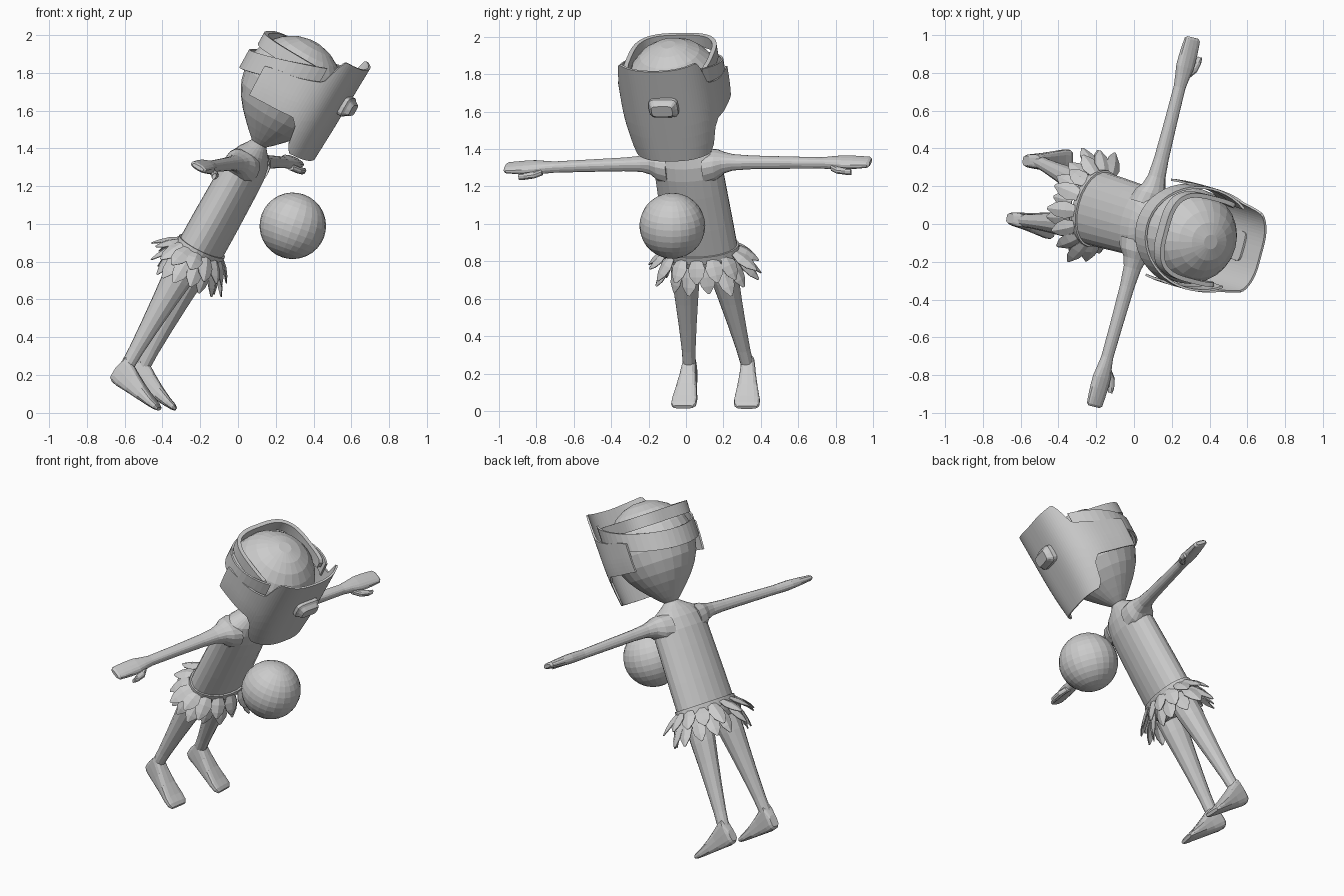
import bpy, bmesh, math, random
from mathutils import Matrix, Vector as V

if "Cube" in bpy.data.objects:
    bpy.data.objects.remove(bpy.data.objects["Cube"])

random.seed(4)
grey = bpy.data.materials.new("grey")
grey.diffuse_color = (0.6, 0.6, 0.6, 1)
grey.use_nodes = True
grey.node_tree.nodes["Principled BSDF"].inputs["Base Color"].default_value = grey.diffuse_color

# Body frame: x forward, y left, z up the leaning body, origin at the chest
BODY = (Matrix.Translation((0.05, 0.01, 1.315)) @ Matrix.Rotation(math.radians(-14.5), 4, 'Z')
        @ Matrix.Rotation(math.radians(30), 4, 'Y') @ Matrix.Rotation(math.radians(1.0), 4, 'X'))
HEAD = BODY @ Matrix.Translation((0, 0, 0.48))
WORLD = Matrix.Identity(4)


def finish(name, bm, frame=WORLD, closed=True):
    if closed:
        bmesh.ops.recalc_face_normals(bm, faces=bm.faces)
    bm.transform(frame)
    me = bpy.data.meshes.new(name)
    bm.to_mesh(me)
    bm.free()
    me.materials.append(grey)
    ob = bpy.data.objects.new(name, me)
    bpy.context.collection.objects.link(ob)
    return ob


def spow(v, e):
    return math.copysign(abs(v) ** e, v)


def loft(name, sections, frame=WORLD, n=16, e=1.0):
    """Skin rings given as (centre, half axis a, half axis b)."""
    bm = bmesh.new()
    rings = []
    for c, a, b in sections:
        ts = [2 * math.pi * i / n for i in range(n)]
        rings.append([bm.verts.new(V(c) + V(a) * spow(math.cos(t), e) + V(b) * spow(math.sin(t), e))
                      for t in ts])
    for r, s in zip(rings, rings[1:]):
        for i in range(n):
            bm.faces.new((r[i], r[(i + 1) % n], s[(i + 1) % n], s[i]))
    bm.faces.new(rings[0])
    bm.faces.new(rings[-1])
    return finish(name, bm, frame)


def upright(rows):
    return [((0, 0, u), (rx, 0, 0), (0, ry, 0)) for u, rx, ry in rows]


def shell(name, fn, t0, t1, n, rows, frame, thick):
    """Curved sheet from fn(angle in degrees, 0..1), given a thickness."""
    bm = bmesh.new()
    g = [[bm.verts.new(fn(t0 + (t1 - t0) * i / n, j / rows)) for j in range(rows + 1)]
         for i in range(n + 1)]
    for i in range(n):
        for j in range(rows):
            bm.faces.new((g[i][j], g[i + 1][j], g[i + 1][j + 1], g[i][j + 1]))
    ob = finish(name, bm, frame, False)
    m = ob.modifiers.new("thickness", 'SOLIDIFY')
    m.thickness = thick
    m.offset = 0
    return ob


def interp(x, pts):
    for (a, p), (b, q) in zip(pts, pts[1:]):
        if x <= b:
            return p + (q - p) * (x - a) / (b - a)
    return pts[-1][1]


# Torso with neck
loft("torso", upright([(-.64, .07, .13), (-.58, .105, .18), (-.5, .12, .198), (-.35, .12, .195),
                       (-.15, .117, .19), (-.04, .113, .188), (.03, .1, .175), (.075, .08, .14),
                       (.105, .058, .085), (.13, .043, .045), (.18, .04, .04)]), BODY, 24)

# Head, narrowing to the neck
loft("head", upright([(u, r, r * .97) for u, r in [
    (-.40, .042), (-.35, .045), (-.32, .078), (-.28, .118), (-.23, .165), (-.17, .21), (-.1, .245),
    (-.02, .263), (.05, .262), (.11, .243), (.16, .214), (.21, .165), (.245, .105), (.263, .04)]]),
     HEAD, 24)

# Arms, hands and thumbs, mirrored
for side, label in ((1, "left"), (-1, "right")):
    loft(label + "_arm", [((0, side * s, u), (a, 0, 0), (0, 0, b)) for s, u, a, b in [
        (.1, -.01, .1, .085), (.16, 0, .085, .075), (.2, .01, .06, .053), (.25, .012, .046, .04),
        (.35, .01, .038, .034), (.55, .005, .033, .031), (.74, 0, .031, .028), (.8, 0, .04, .03),
        (.85, 0, .05, .03), (.91, 0, .051, .026), (.96, 0, .049, .022), (1.0, 0, .046, .018),
        (1.012, 0, .034, .01)]], BODY, 16, .8)
    loft(label + "_thumb", [((f, side * s, -.012), (a, 0, 0), (0, 0, .018)) for f, s, a in [
        (.03, .8, .02), (.06, .84, .024), (.076, .89, .018), (.08, .92, .01)]], BODY, 10)

# Legs and feet; each foot is set out from its heel on the sole
for label, hip, heel, turn in (("left", V((-.225, .185, .79)), V((-.6, .335, .17)), -.01),
                               ("right", V((-.278, -.005, .79)), V((-.685, .035, .17)), -.05)):
    d = V((.265, turn, -.165)).normalized()
    w = V((0, 0, 1)).cross(d).normalized()
    up = d.cross(w)
    ankle = heel + d * .045 + up * .1
    axis = (ankle - hip).normalized()
    ax = axis.cross(w).normalized()
    loft(label + "_leg", [(hip.lerp(ankle, k), ax * r, w * r * .95) for k, r in [
        (0, .085), (.15, .08), (.35, .066), (.6, .051), (.82, .04), (1, .036)]], WORLD, 12)
    loft(label + "_foot", [(heel + d * t + up * (lo + hi) / 2, w * half, up * (hi - lo) / 2)
                           for t, half, lo, hi in [
        (0, .026, .02, .09), (.018, .036, .005, .165), (.05, .04, 0, .155), (.11, .047, 0, .12),
        (.18, .058, 0, .083), (.25, .069, 0, .052), (.29, .068, .001, .038), (.31, .055, .006, .025)]],
         WORLD, 16, .6)

# Belt and two layers of skirt leaves
loft("belt", upright([(-.545, .13, .208), (-.5, .13, .208)]), BODY, 24)
bm = bmesh.new()
for base, count, flare, length in ((-.525, 15, 42, .14), (-.57, 15, 24, .16)):
    for i in range(count):
        t = 2 * math.pi * (i + (.5 if base < -.55 else 0)) / count
        fl = math.radians(flare + random.uniform(-14, 14))
        size = length * random.uniform(.85, 1.1)
        out = V((math.cos(t), math.sin(t), 0))
        tan = V((-math.sin(t), math.cos(t), 0))
        p = V((.122 * math.cos(t), .2 * math.sin(t), base))
        run = out * math.sin(fl) - V((0, 0, 1)) * math.cos(fl)
        lift = run.cross(tan)
        if lift.dot(out) < 0:
            lift = -lift
        rows = []
        for k, half in ((0, .028), (.35, .046), (.7, .036), (1, .006)):
            c = p + run * size * k
            rows.append([bm.verts.new(c - tan * half), bm.verts.new(c + lift * half * .3),
                         bm.verts.new(c + tan * half)])
        for r, s in zip(rows, rows[1:]):
            for j in (0, 1):
                bm.faces.new((r[j], r[j + 1], s[j + 1], s[j]))
skirt = finish("leaf_skirt", bm, BODY)
skirt.modifiers.new("thickness", 'SOLIDIFY').thickness = .005


# Face mask: tall curved plate with short cheek wings
def mask(t, v):
    a, k = math.radians(t), abs(t)
    lo = interp(k, [(0, -.29), (50, -.285), (56, -.25), (60, -.14), (68, -.1), (110, -.12)])
    hi = interp(k, [(0, .275), (44, .29), (50, .24), (57, .14), (110, .05)])
    u = lo + (hi - lo) * v
    narrow = 1 - .13 * (max(0, -u) / .29) ** 2
    return V(((.297 + .04 * u) * spow(math.cos(a), .7), .272 * narrow * spow(math.sin(a), .7), u))


shell("face_mask", mask, -105, 105, 56, 8, HEAD, .012)


# Headband rising toward the front
def band(t, v):
    a = math.radians(t)
    f = .282 * math.cos(a)
    return V((f, .272 * math.sin(a), .005 + (f + .282) * .33 + (v - .5) * .11))


shell("headband", band, 52, 308, 32, 1, HEAD, .012)


# Raised strap looped round the back of the crown
def strap(t, v):
    a = math.radians(t)
    end = min(1, (min(t - 66, 294 - t) + 1.5) / 9)
    half = .036 * math.sqrt(max(0, 1 - (1 - end) ** 2))
    return V((.238 * spow(math.cos(a), .62), .226 * spow(math.sin(a), .62), .155 + (2 * v - 1) * half))


shell("crown_strap", strap, 66, 294, 48, 2, HEAD, .024)

# Nose block on the mask, with a raised smaller front
loft("nose_block", [((f, .015, .055), (0, w, 0), (0, 0, h)) for f, w, h in [
    (.285, .08, .055), (.325, .08, .055), (.335, .07, .045), (.358, .058, .032)]], HEAD, 16, .45)

# Ball floating in front of the belly
bm = bmesh.new()
bmesh.ops.create_uvsphere(bm, u_segments=24, v_segments=16, radius=.176)
finish("ball", bm, Matrix.Translation((.29, -.073, .99)) @ Matrix.Rotation(math.radians(20), 4, 'Y'))
